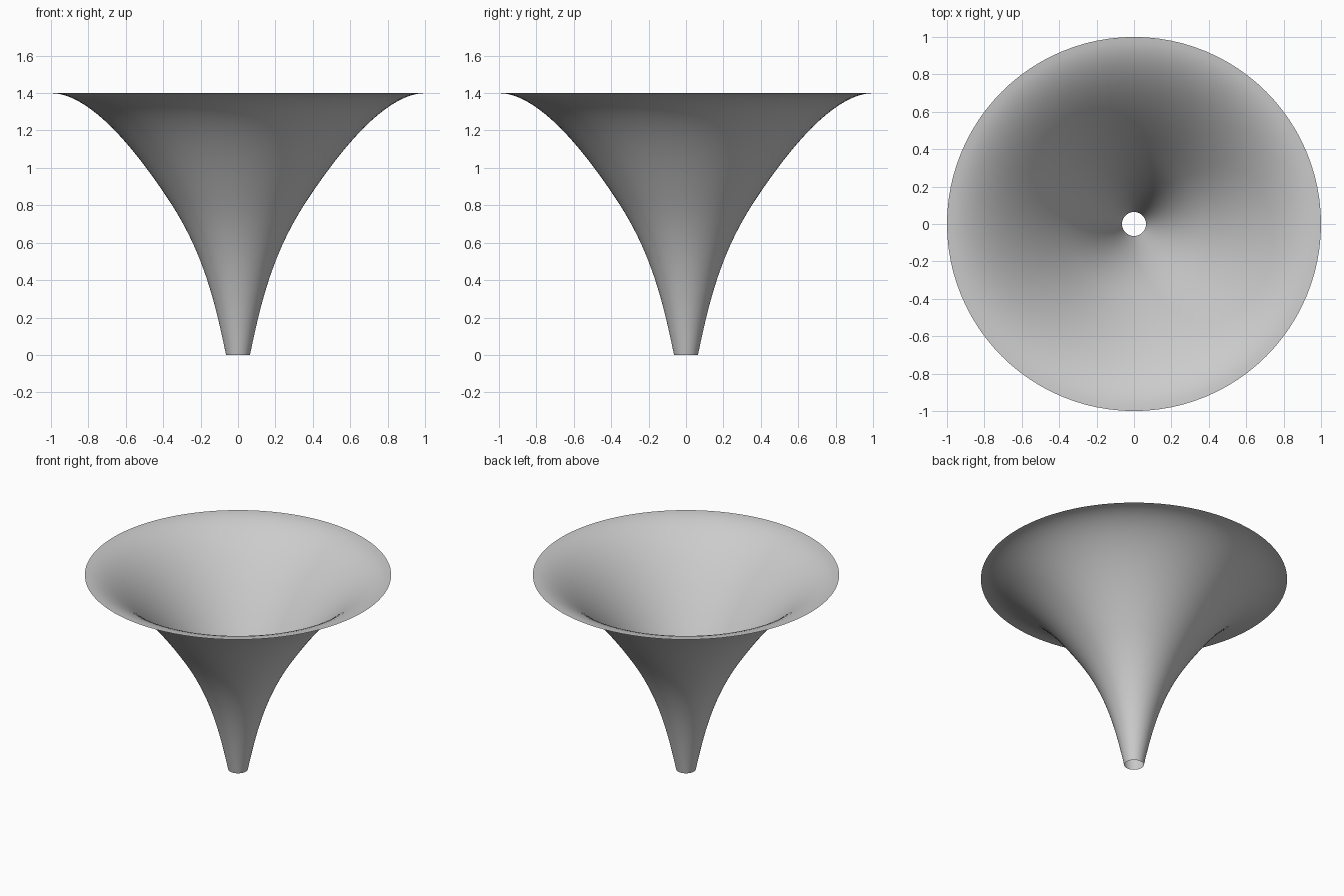
import bpy, bmesh, math
from mathutils import Vector
from mathutils.geometry import interpolate_bezier

cube = bpy.data.objects.get("Cube")
if cube:
    bpy.data.objects.remove(cube, do_unlink=True)

SIDES = 96
STEPS = 20

# Plain grey material
grey = bpy.data.materials.new("light_grey")
grey.use_nodes = True
colour = (0.6, 0.6, 0.6, 1)
grey.diffuse_color = colour
grey.node_tree.nodes["Principled BSDF"].inputs["Base Color"].default_value = colour


def point(radius, height):
    return Vector((radius, 0, height))


# Profile: narrow spout, then a bell that flattens into the rim
spout = interpolate_bezier(point(0.064, 0), point(0.12, 0.27),
                           point(0.18, 0.53), point(0.352, 0.8), STEPS)
bell = interpolate_bezier(point(0.352, 0.8), point(0.52, 1.06),
                          point(0.78, 1.4), point(1, 1.4), STEPS)
profile = spout + bell[1:]

# Open single-walled funnel, spun around the vertical axis
bm = bmesh.new()
verts = [bm.verts.new(p) for p in profile]
edges = [bm.edges.new(pair) for pair in zip(verts, verts[1:])]
bmesh.ops.spin(bm, geom=verts + edges, cent=(0, 0, 0), axis=(0, 0, 1),
               angle=math.tau, steps=SIDES, use_merge=True)
bmesh.ops.remove_doubles(bm, verts=bm.verts, dist=0.0001)
bmesh.ops.recalc_face_normals(bm, faces=bm.faces)

# Walls face outward
bm.faces.ensure_lookup_table()
face = bm.faces[0]
centre = face.calc_center_median()
if face.normal.dot(Vector((centre.x, centre.y, 0))) < 0:
    bmesh.ops.reverse_faces(bm, faces=bm.faces)
for face in bm.faces:
    face.smooth = True

mesh = bpy.data.meshes.new("funnel")
bm.to_mesh(mesh)
bm.free()
mesh.materials.append(grey)
funnel = bpy.data.objects.new("funnel", mesh)
bpy.context.collection.objects.link(funnel)
